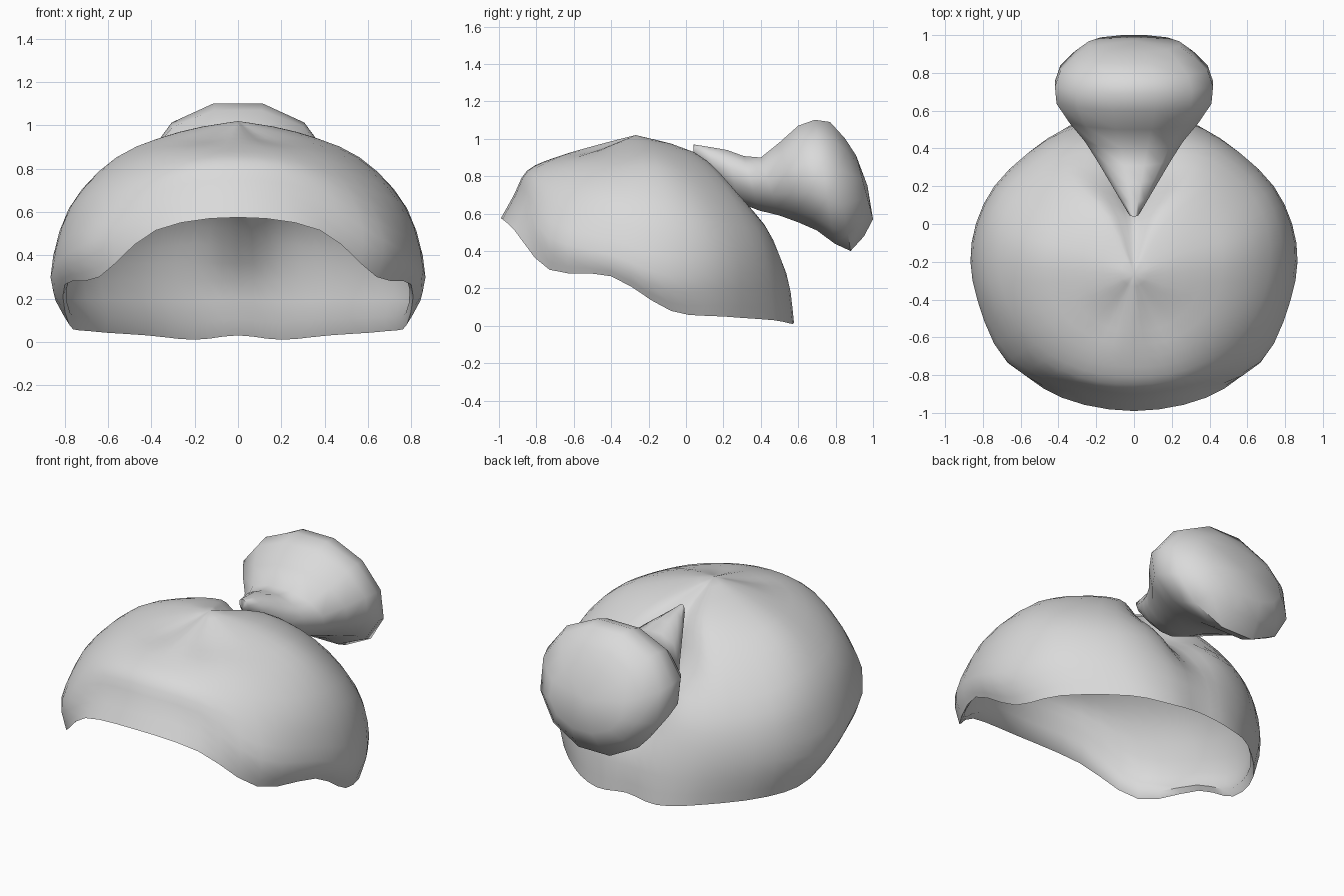
import bpy, math
from mathutils import Vector

if "Cube" in bpy.data.objects:
    bpy.data.objects.remove(bpy.data.objects["Cube"], do_unlink=True)

grey = bpy.data.materials.new("light grey")
grey.use_nodes = True
colour = (0.7, 0.7, 0.7, 1)
grey.diffuse_color = colour
grey.node_tree.nodes["Principled BSDF"].inputs["Base Color"].default_value = colour


def spline(points, steps, closed=False):
    """Catmull-Rom curve through the given points."""
    count = len(points)
    pick = (lambda i: points[i % count]) if closed else (
        lambda i: points[max(0, min(count - 1, i))])
    result = []
    for i in range(count if closed else count - 1):
        a, b, c, d = pick(i - 1), pick(i), pick(i + 1), pick(i + 2)
        for step in range(steps):
            t = step / steps
            result.append((b * 2 + (c - a) * t + (a * 2 - b * 5 + c * 4 - d) * t ** 2
                           + (b * 3 - a - c * 3 + d) * t ** 3) / 2)
    if not closed:
        result.append(points[-1].copy())
    return result


def loft(name, rings, start, end):
    """Skin closed rings between two pole points."""
    size = len(rings[0])
    verts = [p for ring in rings for p in ring]
    faces = []
    for r in range(len(rings) - 1):
        for i in range(size):
            j = (i + 1) % size
            faces.append((r * size + i, (r + 1) * size + i,
                          (r + 1) * size + j, r * size + j))
    for pole, base, flip in ((start, 0, False), (end, (len(rings) - 1) * size, True)):
        verts.append(pole)
        tip = len(verts) - 1
        for i in range(size):
            face = (tip, base + i, base + (i + 1) % size)
            faces.append(face[::-1] if flip else face)
    mesh = bpy.data.meshes.new(name)
    mesh.from_pydata([tuple(v) for v in verts], [], faces)
    mesh.materials.append(grey)
    obj = bpy.data.objects.new(name, mesh)
    bpy.context.collection.objects.link(obj)
    bpy.ops.object.select_all(action="DESELECT")
    obj.select_set(True)
    bpy.context.view_layer.objects.active = obj
    bpy.ops.object.shade_smooth_by_angle(angle=math.radians(50))


# Hair cap: strands from the crown to the hairline, front round to the back
crown = Vector((0, -.27, 1.02))
strands = [
    [(0, -.5, .96), (0, -.7, .9), (0, -.85, .83), (0, -.92, .7), (0, -.99, .575)],
    [(.1, -.48, .94), (.2, -.68, .89), (.29, -.81, .8), (.34, -.86, .66), (.38, -.92, .515)],
    [(.18, -.43, .95), (.39, -.58, .87), (.57, -.66, .71), (.67, -.73, .47), (.64, -.73, .3)],
    [(.25, -.35, .96), (.53, -.38, .85), (.74, -.4, .65), (.83, -.4, .38), (.8, -.4, .265)],
    [(.27, -.2, .97), (.56, -.15, .85), (.78, -.1, .6), (.86, -.1, .27), (.78, -.08, .08)],
    [(.24, -.05, .95), (.5, .06, .8), (.69, .16, .55), (.74, .2, .28), (.69, .2, .05)],
    [(.14, .04, .93), (.32, .23, .76), (.44, .38, .52), (.47, .44, .28), (.42, .47, .03)],
    [(.06, .02, .91), (.14, .22, .72), (.2, .42, .54), (.22, .53, .28), (.2, .57, .01)],
    [(0, .0, .9), (0, .14, .7), (0, .34, .53), (0, .53, .28), (0, .57, .03)],
]
half = [[crown] + [Vector(p) for p in strand] for strand in strands]
mirrored = [[Vector((-p.x, p.y, p.z)) for p in strand] for strand in half[-2:0:-1]]
curves = [spline(strand, 3) for strand in half + mirrored]
levels = list(zip(*curves))[1:]
rings = [spline(list(level), 3, closed=True) for level in levels]

# Lining: the same shell drawn slightly inward, joined at the hairline
heart = Vector((0, -.15, .3))
inward = lambda p: heart.lerp(p, .96)
lining = [[inward(p) for p in ring] for ring in reversed(rings[:-1])]
loft("hair_cap", rings + lining, crown, inward(crown))

# Gathered tail: each section has a top (y, z), a bottom (y, z) and a half width
sections = [
    ((.04, .97), (.08, .87), .03),
    ((.22, .94), (.28, .66), .14),
    ((.4, .9), (.5, .59), .26),
    ((.6, 1.07), (.7, .51), .41),
    ((.77, 1.09), (.88, .4), .39),
    ((.91, .91), (1, .57), .24),
]
tail = []
for top, bottom, width in sections:
    top, bottom = Vector((0, *top)), Vector((0, *bottom))
    middle, reach = (top + bottom) / 2, (top - bottom) / 2
    side = Vector((width, 0, 0))
    angles = [math.tau * (k + .5) / 12 for k in range(12)]
    tail.append([middle + (side * math.sin(a) + reach * math.cos(a))
                 / math.cos(math.pi / 12) for a in reversed(angles)])
paths = [spline(list(path), 2) for path in zip(*tail)]
loft("hair_tail", list(zip(*paths)), Vector((0, .04, .91)), Vector((0, .97, .75)))
